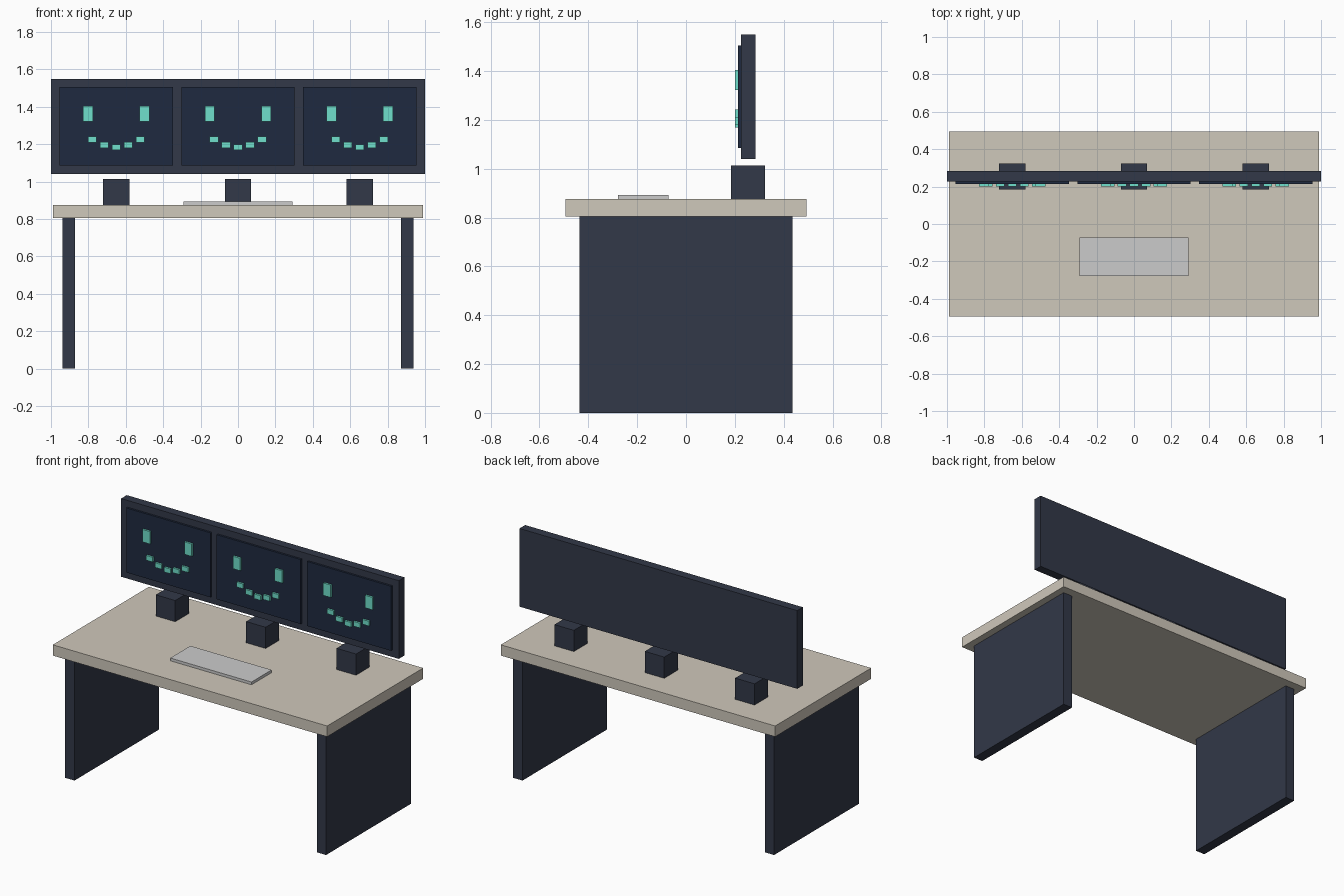
import bpy

if "Cube" in bpy.data.objects:
    bpy.data.objects.remove(bpy.data.objects["Cube"])


def material(name, hex_code):
    # sRGB hex to linear diffuse colour
    def lin(i):
        c = int(hex_code[i:i + 2], 16) / 255
        return c / 12.92 if c <= 0.04045 else ((c + 0.055) / 1.055) ** 2.4
    m = bpy.data.materials.new(name)
    m.diffuse_color = (lin(0), lin(2), lin(4), 1)
    m.use_nodes = True
    m.node_tree.nodes["Principled BSDF"].inputs["Base Color"].default_value = m.diffuse_color
    return m


def box(name, x, y, z, mat=None):
    # Box from (min, max) pairs per axis
    bpy.ops.mesh.primitive_cube_add(size=1, location=[sum(r) / 2 for r in (x, y, z)])
    ob = bpy.context.object
    ob.name = name
    ob.scale = [r[1] - r[0] for r in (x, y, z)]
    bpy.ops.object.transform_apply(location=False, rotation=False, scale=True)
    if mat:
        ob.data.materials.append(mat)
    return ob


def span(centre, size):
    return (centre - size / 2, centre + size / 2)


dark = material("dark_slate", "323848")
navy = material("screen_navy", "1F2A40")
teal = material("glow_teal", "70E0CC")
wood = material("pale_wood", "CFC8BB")

# Desk
box("desk_top", (-0.988, 0.988), (-0.494, 0.494), (0.805, 0.875), wood)
for side in (-1, 1):
    box("desk_leg", span(side * 0.906, 0.067), span(0, 0.872), (0, 0.805), dark)

# Keyboard
box("keyboard", span(0, 0.585), (-0.279, -0.072), (0.875, 0.893))

# Wide monitor housing
box("monitor_frame", (-1, 1), (0.226, 0.284), (1.04, 1.549), dark)

# Stand blocks, screens and pixel faces
for cx in (-0.651, 0, 0.651):
    box("monitor_stand", span(cx, 0.14), span(0.254, 0.14), (0.875, 1.013), dark)
    box("screen", span(cx, 0.605), (0.213, 0.23), (1.085, 1.505), navy)
    for side in (-1, 1):
        box("eye", span(cx + side * 0.151, 0.053), (0.2, 0.216), span(1.363, 0.081), teal)
    for i, z in zip(range(-2, 3), (1.226, 1.196, 1.184, 1.196, 1.226)):
        box("mouth_pixel", span(cx + i * 0.064, 0.047), (0.2, 0.216), span(z, 0.031), teal)
